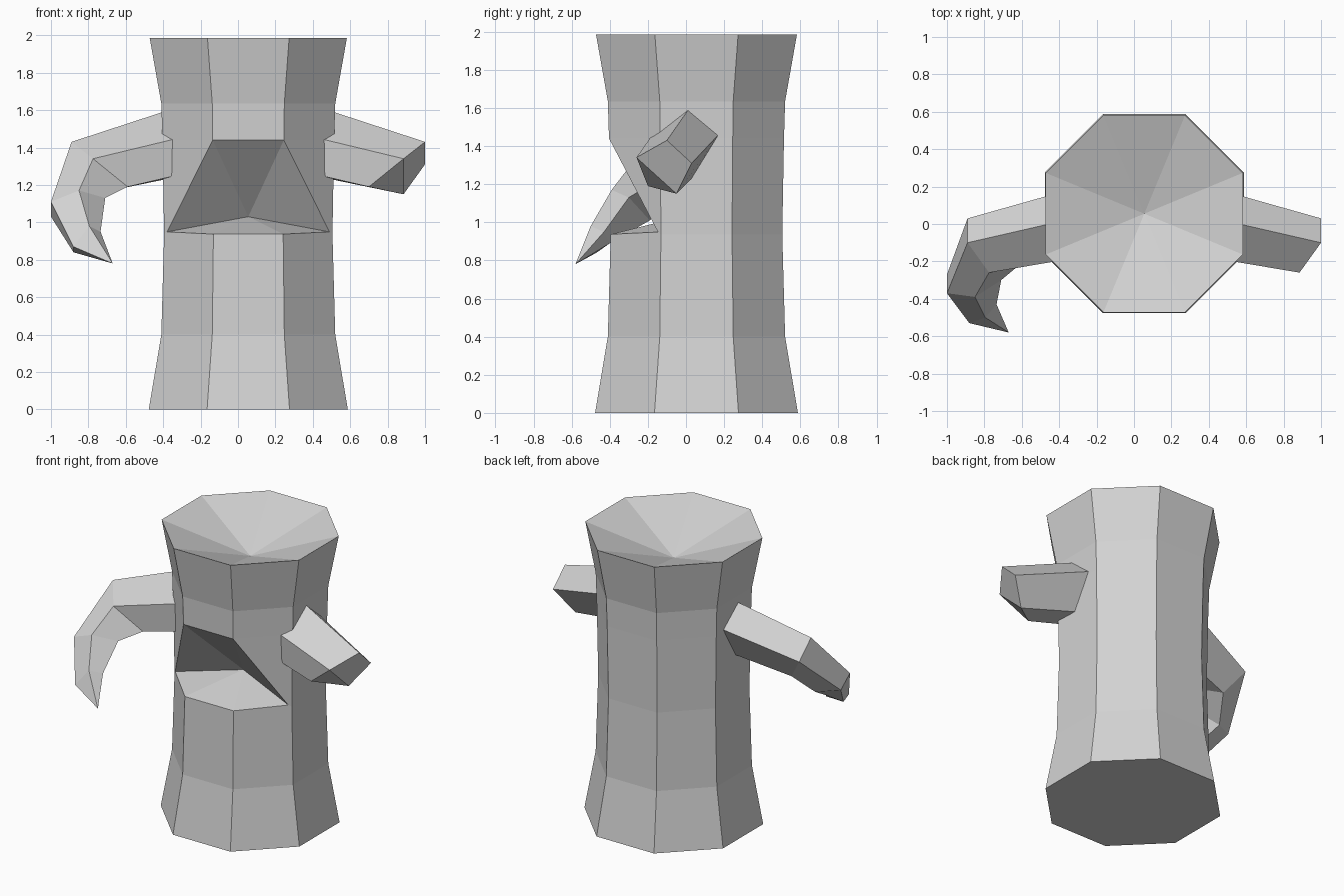
import bpy, bmesh
from math import cos, sin, radians

cube = bpy.data.objects.get("Cube")
if cube:
    bpy.data.objects.remove(cube, do_unlink=True)

grey = bpy.data.materials.new("light grey")
grey.use_nodes = True
colour = (0.65, 0.65, 0.65, 1)
grey.diffuse_color = colour
grey.node_tree.nodes["Principled BSDF"].inputs["Base Color"].default_value = colour

MID = 0.055  # trunk axis in x and y


def finish(bm, name):
    bmesh.ops.recalc_face_normals(bm, faces=bm.faces)
    mesh = bpy.data.meshes.new(name)
    bm.to_mesh(mesh)
    bm.free()
    mesh.materials.append(grey)
    obj = bpy.data.objects.new(name, mesh)
    bpy.context.collection.objects.link(obj)
    return obj


def bridge(bm, a, b):
    n = len(a)
    for i in range(n):
        j = (i + 1) % n
        bm.faces.new((a[i], a[j], b[j], b[i]))


# Trunk: eight-sided rings (height, apothem), with a wedge mouth at the front
bm = bmesh.new()
rings = []
for z, apothem in [(0, 0.532), (0.4, 0.465), (0.937, 0.45),
                   (1.44, 0.459), (1.635, 0.465), (1.985, 0.527)]:
    r = apothem / cos(radians(22.5))
    angles = [radians(22.5 + 45 * i) for i in range(8)]
    rings.append([bm.verts.new((MID + r * cos(t), MID + r * sin(t), z)) for t in angles])

low, high = rings[2], rings[3]
corners = {}
for side, front in ((4, 5), (7, 6)):
    p = low[side].co.lerp(low[front].co, 0.06)
    p.z += 0.012
    corners[side] = bm.verts.new(p)

for band in range(5):
    a, b = rings[band], rings[band + 1]
    for i in range(8):
        j = (i + 1) % 8
        if i in (4, 5, 6) and band == 2:
            continue
        face = [a[i], a[j], b[j], b[i]]
        if band == 1 and i in (4, 6):
            face.insert(3, corners[4 if i == 4 else 7])
        bm.faces.new(face)

# Mouth surfaces
throat = bm.verts.new((MID, -0.02, 1.03))
for side, front in ((4, 5), (7, 6)):
    m = corners[side]
    bm.faces.new((low[side], m, high[front]))
    bm.faces.new((low[side], high[front], high[side]))
    bm.faces.new((throat, m, high[front]))
    bm.faces.new((throat, m, low[front]))
bm.faces.new((throat, high[5], high[6]))
bm.faces.new((throat, low[5], low[6]))

# Sunken top and flat base
bm.faces.new(rings[0])
hollow = bm.verts.new((MID, MID, 1.79))
for i in range(8):
    bm.faces.new((rings[5][i], rings[5][(i + 1) % 8], hollow))
finish(bm, "trunk")

# Arm sections: top, back, bottom, lower front, front
root = [(0.45, 0.026, 1.61), (0.45, 0.185, 1.475), (0.45, 0.04, 1.24),
        (0.4, -0.17, 1.26), (0.4, -0.178, 1.457)]
elbow = [(1, -0.1, 1.43), (1, 0.03, 1.31), (0.885, -0.05, 1.15),
         (0.7, -0.2, 1.19), (0.885, -0.26, 1.34)]


def ring(bm, points):
    return [bm.verts.new(p) for p in points]


def mirrored(points):
    return [(2 * MID - x, y, z) for x, y, z in points]


# Short broken arm
bm = bmesh.new()
base, end = ring(bm, root), ring(bm, elbow)
bridge(bm, base, end)
bm.faces.new(base)
bm.faces.new((end[0], end[1], end[2], end[4]))
bm.faces.new((end[2], end[3], end[4]))
finish(bm, "left_stub_branch")

# Long hooked arm
bm = bmesh.new()
wrist = [(-1, -0.37, 1.11), (-1, -0.27, 1.03), (-0.86, -0.19, 1.01),
         (-0.71, -0.3, 1.13), (-0.85, -0.39, 1.17)]
claw = [(-0.88, -0.53, 0.87), (-0.88, -0.47, 0.84), (-0.8, -0.4, 0.89),
        (-0.735, -0.43, 0.95), (-0.795, -0.5, 0.98)]
sections = [ring(bm, s) for s in (mirrored(root), mirrored(elbow), wrist, claw)]
for a, b in zip(sections, sections[1:]):
    bridge(bm, a, b)
bm.faces.new(sections[0])
tip = bm.verts.new((-0.67, -0.58, 0.78))
for i in range(5):
    bm.faces.new((sections[3][i], sections[3][(i + 1) % 5], tip))
finish(bm, "right_hooked_branch")
